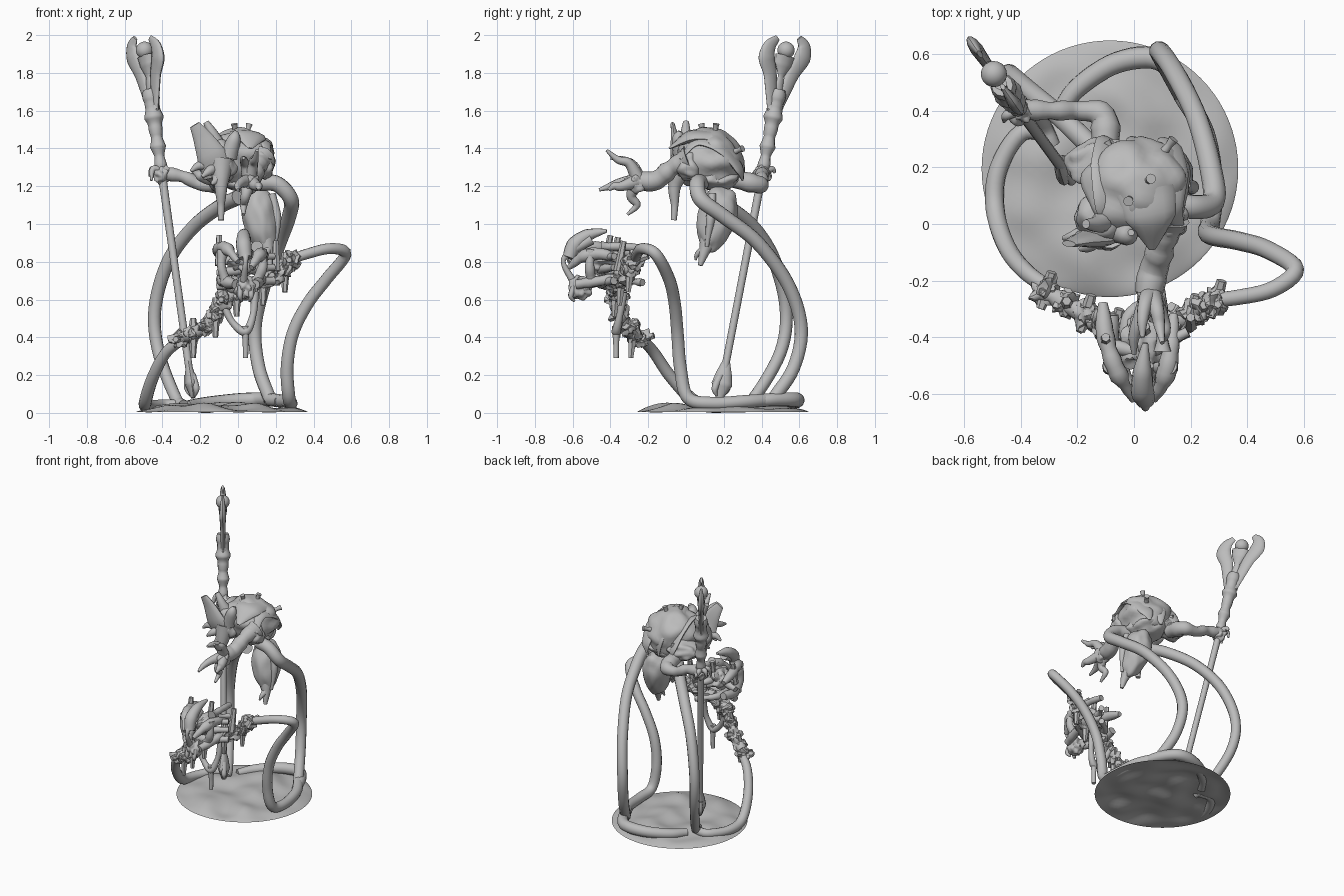
import bpy, bmesh, math
from mathutils import Vector, Euler, noise

cube = bpy.data.objects.get("Cube")
if cube:
    bpy.data.objects.remove(cube, do_unlink=True)

grey = bpy.data.materials.new("plain_grey")
grey.use_nodes = True
colour = (.5, .5, .5, 1)
grey.diffuse_color = colour
grey.node_tree.nodes["Principled BSDF"].inputs["Base Color"].default_value = colour


def finish(name, bm):
    """Turn a bmesh into a smooth shaded object."""
    bmesh.ops.recalc_face_normals(bm, faces=bm.faces)
    mesh = bpy.data.meshes.new(name)
    bm.to_mesh(mesh)
    bm.free()
    mesh.materials.append(grey)
    mesh.shade_smooth()
    mesh.set_sharp_from_angle(angle=math.radians(40))
    obj = bpy.data.objects.new(name, mesh)
    bpy.context.collection.objects.link(obj)
    return obj


def blob(name, centre, size, turn=(0, 0, 0), rough=0., detail=4, taper=0.):
    """Lumpy ellipsoid; taper narrows its lower end."""
    bm = bmesh.new()
    bmesh.ops.create_icosphere(bm, subdivisions=detail, radius=1)
    spin = Euler([math.radians(a) for a in turn])
    for v in bm.verts:
        lump = 1 + rough * noise.noise(v.co * 2 + Vector(centre) * 9)
        narrow = 1 + taper * v.co.z
        p = Vector((v.co.x * size[0] * narrow, v.co.y * size[1] * narrow, v.co.z * size[2])) * lump
        p.rotate(spin)
        v.co = p + Vector(centre)
    return finish(name, bm)


def smooth_path(points, steps):
    """Catmull-Rom samples with the fraction travelled along the path."""
    pts = [Vector(p) for p in points]
    ext = [pts[0] * 2 - pts[1]] + pts + [pts[-1] * 2 - pts[-2]]
    spans, out = len(pts) - 1, []
    for i in range(spans):
        a, b, c, d = ext[i:i + 4]
        for k in range(steps + (i == spans - 1)):
            t = k / steps
            p = (b * 2 + (c - a) * t + (a * 2 - b * 5 + c * 4 - d) * t * t
                 + (b * 3 - a - c * 3 + d) * t ** 3) / 2
            out.append((p, (i + t) / spans))
    return out


def tube(name, *points, r=(.035,), flat=1., up=(.1, .2, 1), sides=12, steps=6, rough=0.):
    """Sweep a ring along a path; r is spread evenly along the length."""
    path = smooth_path(points, steps)
    bm, rings, normal = bmesh.new(), [], Vector(up)
    for i, (p, f) in enumerate(path):
        tangent = (path[min(i + 1, len(path) - 1)][0] - path[max(i - 1, 0)][0]).normalized()
        side = tangent.cross(normal)
        if side.length < .01:
            side = tangent.orthogonal()
        side.normalize()
        normal = side.cross(tangent)
        x = f * (len(r) - 1)
        j = min(int(x), max(len(r) - 2, 0))
        radius = r[j] + (r[min(j + 1, len(r) - 1)] - r[j]) * (x - j)
        radius *= 1 + rough * noise.noise(p * 20)
        ring = []
        for k in range(sides):
            a = math.tau * k / sides
            ring.append(bm.verts.new(p + side * radius * math.cos(a)
                                     + normal * radius * flat * math.sin(a)))
        rings.append(ring)
    for low, high in zip(rings, rings[1:]):
        for k in range(sides):
            n = (k + 1) % sides
            bm.faces.new((low[k], low[n], high[n], high[k]))
    bm.faces.new(rings[0])
    bm.faces.new(rings[-1])
    return finish(name, bm)


# Thin wavy base: top and underside follow the same bumps
base = bmesh.new()
bmesh.ops.create_icosphere(base, subdivisions=5, radius=1)
for v in base.verts:
    inner = 1 - v.co.xy.length ** 6
    bump = .024 + .035 * noise.noise(Vector((v.co.x, v.co.y, 0)) * 2.6)
    v.co = Vector((v.co.x * .453 - .085, v.co.y * .453 + .195,
                   max(0, .006 + bump * inner + v.co.z * .01)))
finish("base_disc", base)
tube("base_ridge_back", (.22, .36, .06), (.18, .47, .07), (.09, .58, .07), (-.06, .57, .06),
     (-.2, .48, .045), (-.27, .38, .035), r=(.03, .037, .04, .036, .03))

# Long tentacles, the front pair running on along the base
tube("tentacle_back_left", (.12, .08, 1.22), (.21, .06, 1.21), (.28, .08, 1.13), (.27, .2, 1.04),
     (.22, .38, .9), (.14, .54, .68), (.09, .61, .45), (.11, .57, .24), (.17, .46, .07),
     r=(.045, .037, .035))
tube("tentacle_back_right", (0, .1, 1.14), (-.1, .22, 1.09), (-.24, .36, .98), (-.37, .47, .8),
     (-.44, .53, .55), (-.42, .5, .32), (-.33, .36, .08), (-.29, .28, .04), r=(.04, .035, .03))
tube("tentacle_front_left", (.25, -.27, .8), (.36, -.26, .84), (.49, -.23, .87), (.57, -.16, .84),
     (.47, -.09, .71), (.37, -.06, .58), (.29, -.045, .42), (.26, -.03, .24), (.27, .01, .08),
     (.28, .14, .05), (.25, .32, .06), (.17, .46, .07), r=(.026, .032, .035, .035))
tube("tentacle_front_right", (-.28, -.24, .4), (-.38, -.17, .32), (-.45, -.08, .19),
     (-.49, .05, .06), (-.48, .19, .035), (-.4, .32, .04), (-.3, .32, .04), r=(.028, .034, .03))

# Domed body shell, with overlapping ridges and pipes
blob("body_shell", (.01, .13, 1.35), (.185, .18, .155), (-25, 5, 0), rough=.16)
blob("body_collar", (.03, .15, 1.24), (.13, .13, .065), rough=.2)
tube("shell_beak", (.04, .12, 1.46), (.06, .02, 1.46), (.065, -.09, 1.4), r=(.11, .09, .012), flat=.35)
for i, x in enumerate((-.1, .02, .14)):
    drop = abs(x) * .4
    tube("shell_ridge_%d" % i, (x + .03, -.03, 1.4 - drop), (x, .06, 1.49 - drop),
         (x, .19, 1.455 - drop), (x * .9, .28, 1.35 - drop), (x * .8, .3, 1.23),
         r=(.01, .04, .06, .05, .01), flat=.3)
for i, (x, y, z) in enumerate([(-.02, .08, 1.53), (.06, .16, 1.53), (.14, .3, 1.4), (-.1, .29, 1.33)]):
    tip = Vector((x, y, z))
    root = tip.lerp(Vector((.01, .13, 1.33)), .45)
    tube("shell_pipe_%d" % i, root, tip.lerp(root, .3), tip, r=(.02, .013, .018))
blob("shoulder_left", (.12, .02, 1.31), (.065, .08, .08), rough=.25)
blob("shoulder_right", (-.13, .22, 1.28), (.11, .08, .07), (0, 0, 20), rough=.25)

# Wedge-shaped head with horns and a drooping spike
blob("head", (-.1, .02, 1.33), (.11, .09, .12), (0, 15, 0), rough=.2)
tube("horn_outer", (-.1, -.02, 1.27), (-.14, -.05, 1.36), (-.19, -.06, 1.46), (-.23, -.07, 1.525),
     r=(.09, .08, .05, .028), flat=.4, up=(0, 1, .2))
tube("horn_inner", (-.09, .02, 1.38), (-.13, 0, 1.47), (-.17, 0, 1.54), r=(.05, .03, .016))
tube("horn_brow", (-.05, -.02, 1.36), (-.02, -.04, 1.45), (-.01, -.03, 1.49), r=(.05, .035, .012))
tube("head_spike", (-.09, -.02, 1.33), (-.09, -.06, 1.2), (-.09, -.06, 1.1), (-.09, -.065, 1.02),
     r=(.07, .035, .02, .016))
for i, (x, y, z) in enumerate([(-.25, -.05, 1.28), (-.19, -.09, 1.25), (-.14, -.08, 1.21)]):
    tube("mandible_%d" % i, (-.1, 0, 1.31), (x * .8, y * .8, z + .03), (x, y, z), r=(.04, .025, .008))

# Hanging abdomen with a small pincer
blob("abdomen", (.12, .16, 1.02), (.092, .1, .18), (-14, -10, 0), rough=.1, taper=.2)
tube("abdomen_tail", (.14, .13, .93), (.16, .1, .86), (.17, .075, .78), r=(.06, .03, .012))
tube("abdomen_pincer", (.16, .1, .87), (.15, .06, .84), (.14, .05, .81), r=(.025, .014, .006))
for s in (-1, 1):
    tube("abdomen_rib", (.12 + s * .06, .14, 1.16), (.13 + s * .075, .13, 1.03),
         (.155 + s * .04, .11, .88), r=(.02, .025, .01))

# Front arm with spread, crooked claws
tube("front_arm", (.12, .02, 1.34), (.1, -.07, 1.3), (.07, -.16, 1.23), (.05, -.25, 1.23),
     r=(.065, .045, .05, .05), rough=.3)
blob("front_palm", (.06, -.26, 1.22), (.05, .06, .055), rough=.3)
claws = [((.08, -.3, 1.32), (.09, -.36, 1.34), (.1, -.42, 1.39)),
         ((.04, -.28, 1.31), (.03, -.34, 1.34), (.03, -.4, 1.35)),
         ((.02, -.34, 1.22), (0, -.4, 1.2), (0, -.46, 1.18)),
         ((.1, -.34, 1.2), (.11, -.38, 1.2), (.11, -.41, 1.18)),
         ((.04, -.29, 1.15), (.03, -.26, 1.1), (.03, -.31, 1.05))]
for i, bend in enumerate(claws):
    tube("front_claw_%d" % i, (.06, -.25, 1.23), *bend, r=(.04, .026, .02, .008))


# Leaning staff with clawed head, orb and pointed foot
def on_staff(z, out=0.):
    return Vector((-.24 - .14 * (z - .1), .18 + .192 * (z - .1), z)) + Vector((-.57, .82, 0)) * out


tube("staff_shaft", *[on_staff(z) for z in (.2, .7, 1.2, 1.3)], r=(.02, .02, .022, .024))
tube("staff_grip", *[on_staff(1.26 + .05 * i) for i in range(10)],
     r=(.028, .032, .028, .042, .03, .04, .048, .036, .045, .04), rough=.3)
tube("staff_foot", *[on_staff(z) for z in (.28, .21, .15, .08)], r=(.018, .042, .055, .02), flat=.6)
blob("staff_orb", on_staff(1.92), (.046, .046, .046), detail=3)
tube("staff_cradle", on_staff(1.6), on_staff(1.7), on_staff(1.78), on_staff(1.84), on_staff(1.89),
     r=(.05, .03, .018, .05, .06), flat=.5, up=(.82, .57, 0))
for s in (-1, 1):
    tube("staff_prong", on_staff(1.56), on_staff(1.7, s * .045), on_staff(1.8, s * .075),
         on_staff(1.88, s * .115), on_staff(1.94, s * .11), on_staff(1.985, s * .07),
         r=(.03, .035, .042, .052, .04, .018), flat=.45, up=(.82, .57, 0))
    tube("staff_foot_barb", on_staff(.2, s * .02), on_staff(.13, s * .04), on_staff(.09, s * .02),
         r=(.02, .018, .006))

# Rear arm gripping the staff
tube("rear_arm", (-.1, .25, 1.24), (-.11, .38, 1.21), (-.2, .4, 1.21), (-.29, .4, 1.25),
     on_staff(1.27), r=(.05, .045, .036, .03, .04), rough=.3)
blob("rear_hand", on_staff(1.26), (.045, .05, .05), rough=.35)
for i, angle in enumerate((150, 200, 250)):
    a = math.radians(angle)
    reach = Vector((math.cos(a), -math.sin(a), 0))
    tube("rear_finger_%d" % i, on_staff(1.28), on_staff(1.29) + reach * .05,
         on_staff(1.23 + .02 * i) + reach * .07, r=(.025, .017, .006))

# Bony spine of knotted segments with spurs
spine = [(.29, -.27, .81), (.2, -.32, .73), (.06, -.36, .67), (-.07, -.37, .6),
         (-.17, -.32, .46), (-.31, -.24, .39)]
tube("spine_core", *spine, r=(.03, .036, .03), rough=.5)
for i, (p, f) in enumerate(smooth_path(spine, 2)):
    blob("spine_knot_%d" % i, p, (.042, .046, .05), (i * 40, i * 25, 0), rough=.7, detail=3)
    if i % 2 == 1:
        tube("spine_spur_%d" % i, p + Vector((0, .01, .08)), p, p - Vector((0, .01, .13)),
             r=(.016, .028, .014), sides=6, steps=3)
    else:
        tube("spine_wing_%d" % i, p + Vector((.02, .07, .02)), p, p + Vector((-.02, -.06, 0)),
             r=(.018, .024, .016), sides=6, steps=3)
tube("hip_loop", (-.08, -.35, .58), (-.03, -.36, .48), (.04, -.37, .43), (.08, -.35, .52),
     (.09, -.33, .64), r=(.022, .018, .025, .018, .022))
tube("hip_spike", (.04, -.37, .46), (.04, -.37, .36), (.04, -.37, .29), r=(.022, .015, .014))

# Open skull cage: curved bands, cheek bars, snout and crest rods
blob("skull_core", (.03, -.42, .79), (.075, .1, .07), rough=.5)
blob("snout", (.04, -.56, .66), (.05, .06, .06), (30, 0, 0), rough=.4)
tube("skull_band_right", (-.11, -.28, .84), (-.1, -.4, .87), (-.06, -.52, .87), (0, -.62, .8),
     r=(.02, .032, .036, .016), rough=.4)
tube("skull_band_left", (.14, -.32, .8), (.13, -.44, .84), (.11, -.54, .83), (.07, -.62, .77),
     r=(.02, .034, .032, .016), rough=.4)
for i, x in enumerate((-.08, .12)):
    tube("cheek_bar_%d" % i, (x, -.32, .72), (x, -.45, .7), (.03 + x * .5, -.58, .68),
         r=(.022, .034, .028), rough=.4)
    tube("skull_post_%d" % i, (x, -.5, .86), (x * 1.1, -.51, .78), (x * .8, -.5, .69),
         r=(.032, .024, .032), rough=.3)
for i, (x, y, z) in enumerate([(-.1, -.4, .94), (.04, -.36, .93), (.2, -.33, .91)]):
    tube("crest_rod_%d" % i, (x, y - .03, z - .16), (x, y, z), r=(.024, .016), sides=6)
tube("crest", (.04, -.62, .82), (.03, -.59, .89), (.03, -.52, .94), (.04, -.42, .965),
     r=(.035, .042, .034, .01))
tube("nose_ridge", (.04, -.5, .92), (.04, -.6, .86), (.04, -.65, .8), (.03, -.6, .7),
     r=(.03, .024, .012, .02))
for i, z in enumerate((.88, .8, .7)):
    tube("neck_bar_%d" % i, (.1 - .06 * i, -.45, z), (.1 - .06 * i, -.33, z), (.09, -.23, z - .01),
         r=(.028, .022, .018), rough=.4)
for i, z in enumerate((.82, .76, .69)):
    tube("cross_bar_%d" % i, (-.11, -.42, z - .02), (.04, -.45, z), (.19, -.38, z + .01),
         r=(.02, .028, .018), rough=.4)
for s in (-1, 1):
    tube("fang", (.04 + s * .025, -.59, .67), (.04 + s * .03, -.61, .62), (.04 + s * .02, -.59, .59),
         r=(.018, .014, .006))
